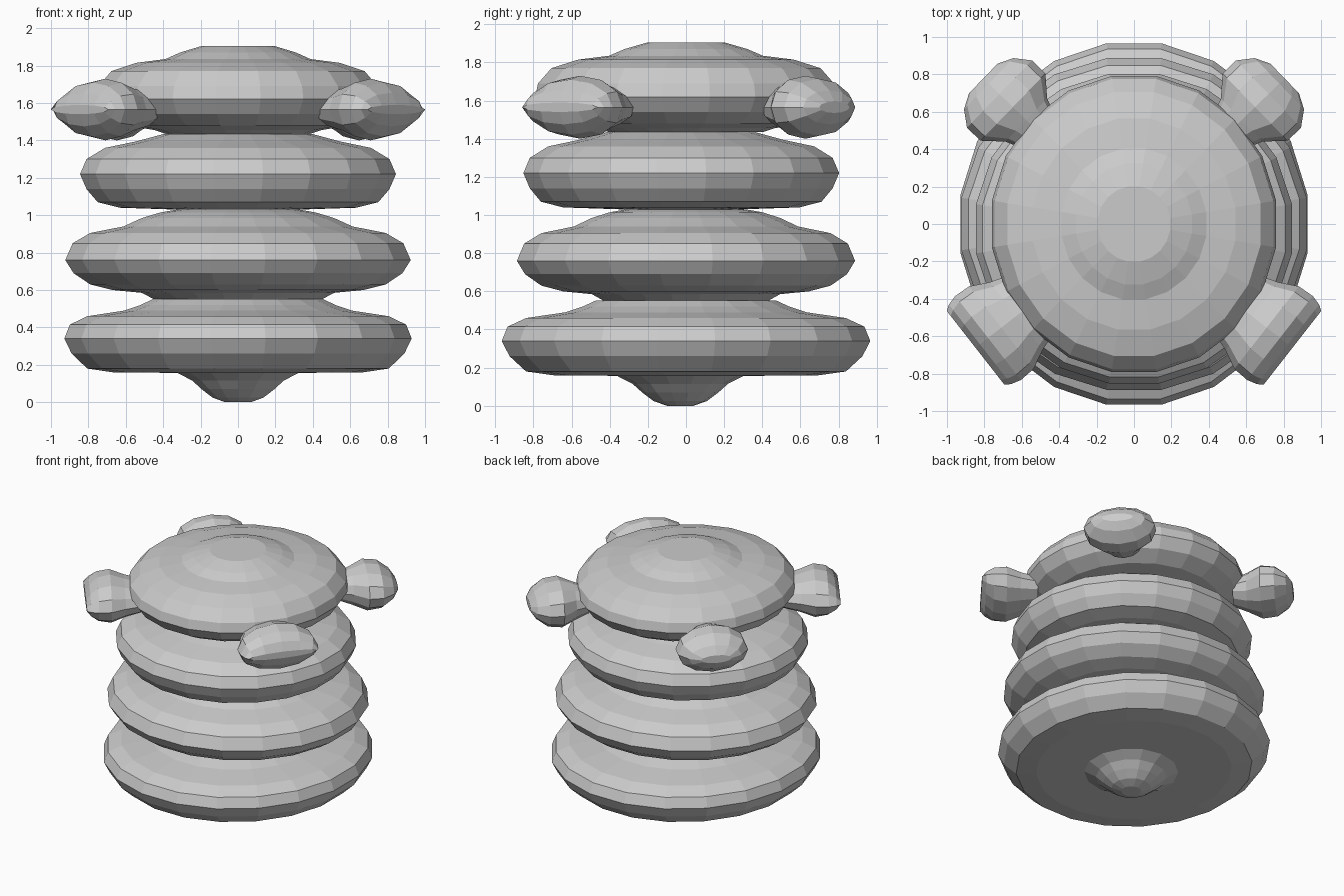
import bpy, bmesh, math

if "Cube" in bpy.data.objects:
    bpy.data.objects.remove(bpy.data.objects["Cube"])

gray = bpy.data.materials.new("clay gray")
gray.diffuse_color = (0.6, 0.6, 0.6, 1)
gray.use_nodes = True
gray.node_tree.nodes["Principled BSDF"].inputs["Base Color"].default_value = gray.diffuse_color


def loft(name, rings, cap_start=False, cap_end=False):
    """Skin a list of equal-length point rings into one flat-shaded object."""
    bm = bmesh.new()
    loops = [[bm.verts.new(p) for p in ring] for ring in rings]
    n = len(loops[0])
    for a, b in zip(loops, loops[1:]):
        for i in range(n):
            j = (i + 1) % n
            bm.faces.new((a[i], a[j], b[j], b[i]))
    if cap_start:
        bm.faces.new(loops[0][::-1])
    if cap_end:
        bm.faces.new(loops[-1])
    mesh = bpy.data.meshes.new(name)
    bm.to_mesh(mesh)
    bm.free()
    mesh.materials.append(gray)
    obj = bpy.data.objects.new(name, mesh)
    bpy.context.collection.objects.link(obj)
    return obj


def lathe(name, profile, sx=1.0, sy=1.0, cx=0.0, cy=0.0, sides=20, **caps):
    """Turn a (radius, height) profile, listed bottom to top, around z."""
    rings = []
    for r, z in profile:
        rings.append([(cx + sx * r * math.cos((i + 0.5) * math.tau / sides),
                       cy + sy * r * math.sin((i + 0.5) * math.tau / sides), z)
                      for i in range(sides)])
    return loft(name, rings, **caps)


def lobe(name, angle, stations, z=1.565, sides=12):
    """Elliptic sections (distance, half width, half height) along a radial line."""
    c, s = math.cos(angle), math.sin(angle)
    rings = []
    for u, w, h in stations:
        ring = []
        for i in range(sides):
            t = i * math.tau / sides
            side = w * math.cos(t)
            ring.append((u * c - side * s, u * s + side * c, z + h * math.sin(t)))
        rings.append(ring)
    return loft(name, rings, cap_start=True, cap_end=True)


# Rounded knob under the base
lathe("base_knob", [(0.07, 0.0), (0.14, 0.025), (0.2, 0.07), (0.25, 0.115),
                    (0.33, 0.156)], cy=-0.03, sides=14, cap_start=True)

# Stacked cushion tiers, each joined to the next by a narrow neck
lathe("bottom_tier", [(0.24, 0.156), (0.68, 0.16), (0.82, 0.18), (0.905, 0.26),
                      (0.945, 0.34), (0.915, 0.415), (0.82, 0.46), (0.62, 0.49),
                      (0.53, 0.52), (0.46, 0.553)], sx=0.995, sy=1.035)
lathe("second_tier", [(0.46, 0.553), (0.52, 0.585), (0.68, 0.6), (0.8, 0.63),
                      (0.89, 0.69), (0.935, 0.76), (0.895, 0.85), (0.8, 0.905),
                      (0.62, 0.94), (0.52, 0.985), (0.42, 1.015), (0.33, 1.03)],
      sy=0.96)
lathe("third_tier", [(0.33, 1.03), (0.64, 1.04), (0.76, 1.07), (0.82, 1.14),
                     (0.855, 1.22), (0.82, 1.3), (0.72, 1.36), (0.55, 1.395),
                     (0.4, 1.435)], sy=0.98, cy=-0.025)
lathe("top_tier", [(0.4, 1.435), (0.46, 1.455), (0.62, 1.48), (0.73, 1.54),
                   (0.785, 1.62), (0.77, 1.69), (0.70, 1.77), (0.56, 1.815),
                   (0.4, 1.835), (0.32, 1.87), (0.2, 1.905)],
      sx=0.98, sy=1.02, cap_end=True)

# Four lobes around the top tier: wide ones in front, round ones behind
front = [(0.68, 0.19, 0.10), (0.8, 0.23, 0.13), (0.9, 0.28, 0.165),
         (0.99, 0.285, 0.145), (1.045, 0.27, 0.09), (1.075, 0.25, 0.025)]
back = [(0.7, 0.12, 0.09), (0.8, 0.16, 0.13), (0.9, 0.25, 0.165),
        (1.0, 0.25, 0.15), (1.08, 0.19, 0.09), (1.12, 0.11, 0.03)]
for label, mirror in (("right", 1), ("left", -1)):
    a = math.radians(38)
    lobe("front_lobe_" + label, -a if mirror > 0 else math.pi + a, front)
    a = math.radians(44)
    lobe("back_lobe_" + label, a if mirror > 0 else math.pi - a, back)

# Face everything outward
for obj in bpy.context.collection.objects:
    bm = bmesh.new()
    bm.from_mesh(obj.data)
    if obj.name.count("lobe"):
        bmesh.ops.recalc_face_normals(bm, faces=bm.faces)
    bm.to_mesh(obj.data)
    bm.free()
